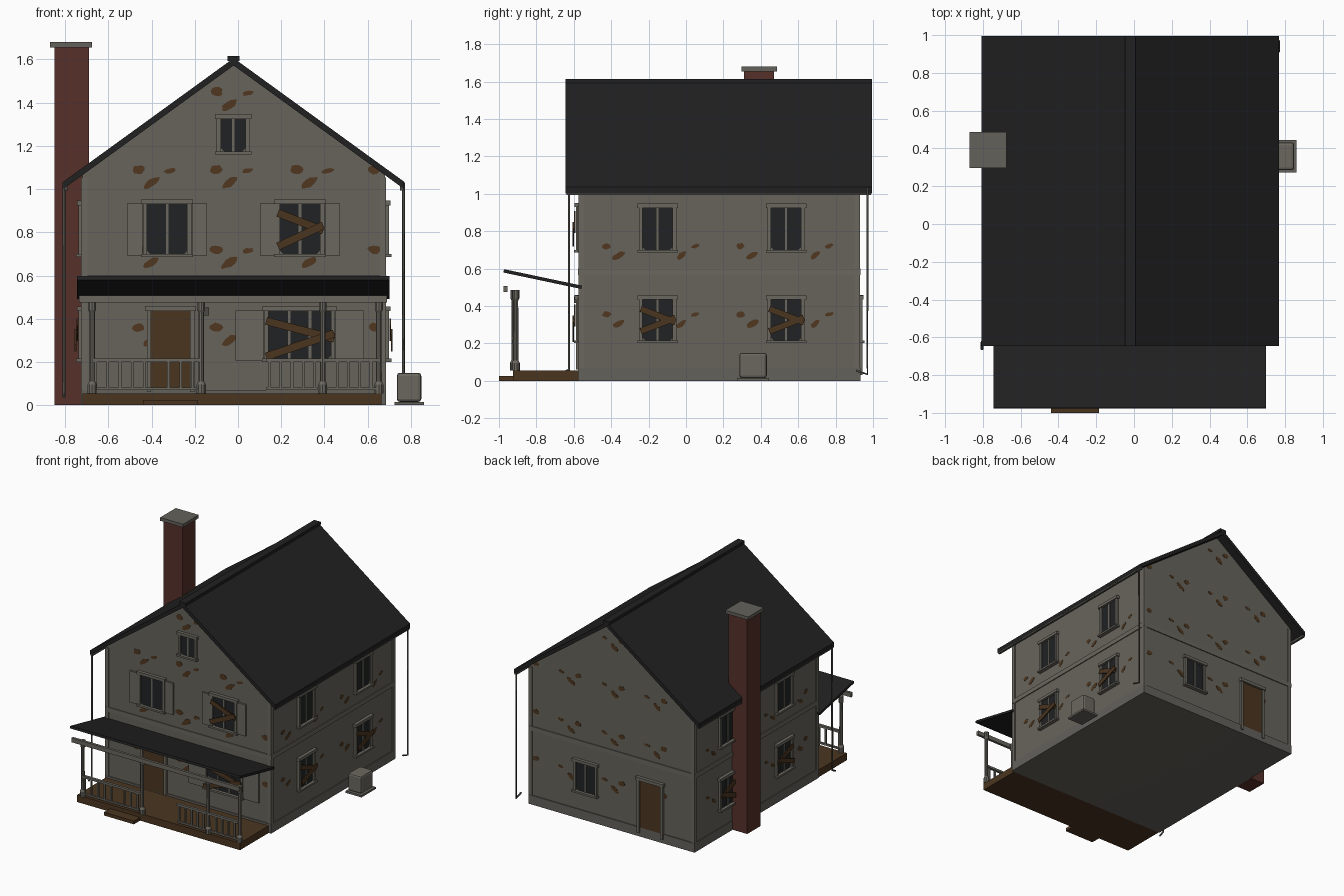
import bpy, bmesh, math, random
from mathutils import Vector

random.seed(4)
if "Cube" in bpy.data.objects:
    bpy.data.objects.remove(bpy.data.objects["Cube"])


def material(name, r, g, b):
    m = bpy.data.materials.new(name)
    m.use_nodes = True
    m.diffuse_color = (r, g, b, 1)
    bsdf = m.node_tree.nodes["Principled BSDF"]
    bsdf.inputs["Base Color"].default_value = (r, g, b, 1)
    bsdf.inputs["Roughness"].default_value = 0.9
    return m


siding = material("weathered siding", 0.135, 0.127, 0.105)
trim = material("grey trim", 0.145, 0.137, 0.115)
stone = material("foundation grey", 0.125, 0.12, 0.105)
shingle = material("dark shingles", 0.015, 0.015, 0.015)
glass = material("dark glass", 0.015, 0.016, 0.017)
wood = material("brown wood", 0.07, 0.036, 0.014)
rot = material("rotten patches", 0.08, 0.039, 0.014)
brick = material("red brick", 0.095, 0.03, 0.023)
metal = material("pipe metal", 0.07, 0.068, 0.058)

X, Y, Z = Vector((1, 0, 0)), Vector((0, 1, 0)), Vector((0, 0, 1))
CX, HALF, SLOPE, APEX = -0.02, 0.70, 0.725, 1.572
Y0, Y1 = -0.57, 0.925
# each frame: origin, along, up, outward
PLAN = (Vector(), X, Y, Z)
FRONT = (Y * Y0, X, Z, -Y)
BACK = (Y * Y1, X, Z, Y)
RIGHT = (X * (CX + HALF), Y, Z, X)
LEFT = (X * (CX - HALF), Y, Z, -X)


def prism(bm, frame, pts, n0, n1, mat=0):
    """Extrude a 2D outline along the frame's outward axis."""
    o, u, v, n = frame
    a, b = ([bm.verts.new(o + u * p + v * q + n * d) for p, q in pts] for d in (n0, n1))
    k = len(pts)
    faces = [bm.faces.new(a), bm.faces.new(b)]
    faces += [bm.faces.new((a[i], a[(i + 1) % k], b[(i + 1) % k], b[i])) for i in range(k)]
    for f in faces:
        f.material_index = mat


def rect(u0, u1, v0, v1):
    return [(u0, v0), (u1, v0), (u1, v1), (u0, v1)]


def plank(u0, v0, u1, v1, w):
    d = Vector((u1 - u0, v1 - v0)).normalized() * w / 2
    return [(u0 + d.y, v0 - d.x), (u1 + d.y, v1 - d.x), (u1 - d.y, v1 + d.x), (u0 - d.y, v0 + d.x)]


def finish(name, bm, *mats):
    bmesh.ops.recalc_face_normals(bm, faces=bm.faces)
    me = bpy.data.meshes.new(name)
    bm.to_mesh(me)
    bm.free()
    ob = bpy.data.objects.new(name, me)
    bpy.context.collection.objects.link(ob)
    for m in mats:
        me.materials.append(m)
    return ob


def box(name, x0, x1, y0, y1, z0, z1, mat):
    bm = bmesh.new()
    prism(bm, PLAN, rect(x0, x1, y0, y1), z0, z1)
    return finish(name, bm, mat)


def window(name, frame, c, w, v0, v1, bars=1, shutter=0, boards=None):
    """Casing, lintel, sill, chipped pane, mullions, optional shutters and boards."""
    bm = bmesh.new()
    h, t, k = w / 2, 0.02, 0.014
    l, r = c - h, c + h
    prism(bm, frame, [(l + k, v0), (r - k, v0), (r, v0 + k), (r, v1), (l, v1), (l, v0 + k)], 0, 0.006, 1)
    for e in (l - t, r):
        prism(bm, frame, rect(e, e + t, v0, v1), 0, 0.018)
    prism(bm, frame, rect(l - t - .008, r + t + .008, v1, v1 + .022), 0, 0.025)
    prism(bm, frame, rect(l - t - .008, r + t + .008, v0 - .014, v0), 0, 0.03)
    for i in range(bars):
        m = l + w * (i + 1) / (bars + 1)
        prism(bm, frame, rect(m - .006, m + .006, v0, v1), 0, 0.011)
    if shutter:
        for s in (l - t - shutter - .002, r + t + .002):
            prism(bm, frame, rect(s, s + shutter, v0 - .008, v1 + .004), 0, 0.014)
    if boards:
        tip, top, low, wide = boards
        for n, (v, end) in enumerate(((top, tip - .012), (low, tip + .012))):
            prism(bm, frame, plank(l - .01, v, r + .015, end, wide), 0.02 + n * .008, 0.028 + n * .008, 2)
    finish(name, bm, trim, glass, wood)


def door(name, frame, c, v0, v1):
    bm = bmesh.new()
    prism(bm, frame, rect(c - .09, c + .09, v0, v1), 0, 0.008, 1)
    for e in (c - .11, c + .09):
        prism(bm, frame, rect(e, e + .02, v0, v1), 0, 0.018)
    prism(bm, frame, rect(c - .118, c + .118, v1, v1 + .024), 0, 0.025)
    finish(name, bm, trim, wood)


def blotches(name, frame, spots, size=1.0):
    """Ragged thin plates: centre, half length, half height, tilt."""
    bm = bmesh.new()
    for u, v, a, b, tilt in spots:
        pts = []
        for i in range(11):
            ang, r = math.tau * i / 11, random.uniform(0.8, 1.12) * size
            p, q = a * r * math.cos(ang), b * r * math.sin(ang)
            pts.append((u + p * math.cos(tilt) - q * math.sin(tilt), v + p * math.sin(tilt) + q * math.cos(tilt)))
        prism(bm, frame, pts, -0.002, 0.002)
    finish(name, bm, rot)


# House shell with gables
eave = APEX - HALF * SLOPE
bm = bmesh.new()
prism(bm, FRONT, [(CX - HALF, 0), (CX + HALF, 0), (CX + HALF, eave), (CX, APEX), (CX - HALF, eave)], 0, Y0 - Y1)
finish("house_walls", bm, siding)
box("foundation", CX - HALF - .006, CX + HALF + .006, Y0 - .008, Y1 + .008, 0, 0.07, stone)
box("belt_trim", CX - HALF - .007, CX + HALF + .007, Y0 - .007, Y1 + .007, 0.565, 0.60, trim)
for sx, side in ((-1, "right"), (1, "left")):
    for y, end in ((Y0, "front"), (Y1, "back")):
        x, s = CX + sx * HALF, 1 if y > 0 else -1
        xs, ys = sorted((x - sx * .024, x + sx * .006)), sorted((y - s * .024, y + s * .006))
        box(f"corner_board_{end}_{side}", *xs, *ys, 0.07, eave - .01, trim)

# Main roof
bm = bmesh.new()
o, t = 0.787, 0.034
drop = APEX - o * SLOPE
prism(bm, PLAN[:1] + (X, Z, Y),
      [(CX - o, drop), (CX, APEX), (CX + o, drop), (CX + o, drop + t), (CX, APEX + t), (CX - o, drop + t)],
      -0.645, 0.995)
finish("main_roof", bm, shingle)
box("ridge_cap", CX - .028, CX + .028, -0.645, 0.995, 1.593, 1.615, shingle)
for s, side in ((-1, "right"), (1, "left")):
    g = CX + s * 0.777
    box("gutter_" + side, g - .008, g + .008, -0.64, 0.99, 0.993, 1.012, metal)

# Chimney
box("chimney", -0.85, -0.69, 0.31, 0.47, 0, 1.655, brick)
box("chimney_cap", -0.87, -0.675, 0.297, 0.487, 1.655, 1.68, stone)

# Windows and doors
window("front_window_upper_right", FRONT, -0.328, 0.185, 0.70, 0.93, shutter=0.07)
window("front_window_upper_left", FRONT, 0.287, 0.185, 0.70, 0.93, shutter=0.07, boards=(0.82, 0.89, 0.735, 0.036))
window("front_window_lower", FRONT, 0.285, 0.29, 0.215, 0.435, 2, 0.13, (0.32, 0.39, 0.225, 0.036))
window("attic_window", FRONT, -0.022, 0.115, 1.175, 1.325)
for frame, side in ((RIGHT, "left"), (LEFT, "right")):
    for c, end in ((-0.152, "front"), (0.535, "back")):
        window(f"{side}_window_upper_{end}", frame, c, 0.16, 0.70, 0.925)
        window(f"{side}_window_lower_{end}", frame, c, 0.16, 0.215, 0.435, boards=(0.325, 0.385, 0.265, 0.034))
window("back_window", BACK, 0.20, 0.16, 0.215, 0.435)
door("front_door", FRONT, -0.312, 0.06, 0.435)
door("back_door", BACK, -0.35, 0.03, 0.435)
box("door_lamp", -0.16, -0.135, Y0 - .03, Y0, 0.415, 0.452, metal)

# Rotten patches on the walls
gable = []
for v in (0.36, 0.72, 1.09, 1.45):
    for u in (-0.46, -0.10, 0.27, 0.63):
        for du, dv, a, b, tilt in ((0, 0, .03, .021, 0), (.06, -.06, .042, .019, .6), (.145, -.005, .028, .012, .2)):
            p, q = u + du, v + dv
            if q < APEX - abs(p - CX) * SLOPE and abs(p - CX) < HALF - .04:
                gable.append((p, q, a, b, tilt))
blotches("front_patches", FRONT, gable)
blotches("back_patches", BACK, gable, 0.9)
sides = [(u + du, v + dv, a, b, tilt) for u in (-0.425, 0.29) for v in (0.355, 0.72)
         for du, dv, a, b, tilt in ((0, 0, .03, .022, 0), (.065, -.05, .045, .02, .5),
                                    (.4, -.05, .04, .018, .7), (.475, 0, .03, .014, .3))]
for frame, side in ((RIGHT, "left"), (LEFT, "right")):
    blotches(side + "_patches", frame, sides, 0.8)

# Porch deck, step, sagging roof and beam
box("porch_deck", -0.72, 0.665, -0.925, Y0 - .008, 0, 0.055, wood)
box("porch_step", -0.44, -0.185, -1.0, -0.925, 0, 0.025, wood)
bm = bmesh.new()
prism(bm, (Vector(), Y, Z, X), plank(-0.975, 0.588, -0.558, 0.5, 0.018), -0.745, 0.70)
finish("porch_roof", bm, shingle)
box("porch_beam", -0.735, 0.69, -0.975, -0.955, 0.475, 0.508, trim)

# Turned porch posts
PROFILE = [(.022, .055), (.022, .095), (.014, .11), (.013, .43), (.019, .44), (.019, .485)]
for i, x in enumerate((-0.675, -0.17, 0.392, 0.652)):
    bm = bmesh.new()
    for (r0, z0), (r1, z1) in zip(PROFILE, PROFILE[1:]):
        ring = bmesh.ops.create_cone(bm, cap_ends=True, segments=10, radius1=r0, radius2=r1, depth=z1 - z0)
        bmesh.ops.translate(bm, verts=ring["verts"], vec=(x, -0.92 + .01 * (i == 3), (z0 + z1) / 2))
    finish(f"porch_post_{i + 1}", bm, trim)

# Porch railings
for name, x0, x1, n in (("railing_right", -0.675, -0.17, 9), ("railing_left", 0.13, 0.652, 10)):
    bm = bmesh.new()
    prism(bm, PLAN, rect(x0, x1, -0.93, -0.91), 0.2, 0.217)
    prism(bm, PLAN, rect(x0, x1, -0.927, -0.913), 0.07, 0.083)
    for i in range(n):
        x = x0 + (x1 - x0) * (i + .3) / n
        if i != 5:
            prism(bm, PLAN, rect(x - .006, x + .006, -0.926, -0.914), 0.07, 0.205)
    finish(name, bm, trim)

# Downspouts
for name, path in (("downspout_front", [(-.805, -.625, 1.03), (-.805, -.625, .06), (-.805, -.665, .04)]),
                   ("downspout_back", [(.765, .97, 1.03), (.765, .97, .035), (.765, .91, .055)])):
    cu = bpy.data.curves.new(name, "CURVE")
    cu.dimensions = "3D"
    cu.bevel_depth, cu.bevel_resolution, cu.use_fill_caps = 0.007, 1, True
    sp = cu.splines.new("POLY")
    sp.points.add(len(path) - 1)
    for p, co in zip(sp.points, path):
        p.co = (*co, 1)
    cu.materials.append(metal)
    bpy.context.collection.objects.link(bpy.data.objects.new(name, cu))

# Outdoor cooling unit on its slab
box("cooling_slab", 0.725, 0.86, 0.272, 0.445, 0, 0.015, stone)
unit = box("cooling_unit", 0.735, 0.848, 0.285, 0.432, 0.015, 0.15, trim)
bev = unit.modifiers.new("rounded", "BEVEL")
bev.width, bev.segments = 0.014, 2
